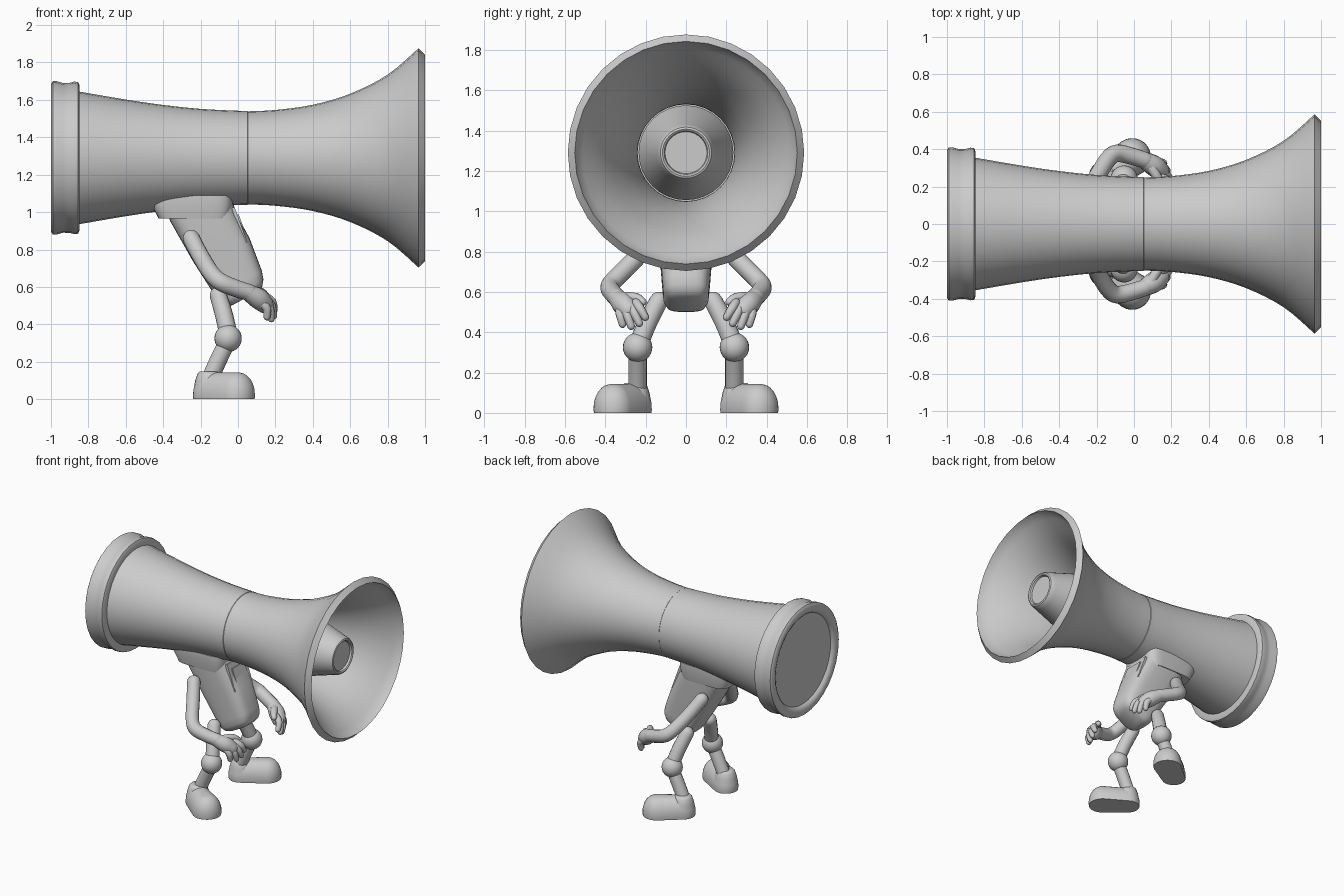
import bpy, bmesh
from math import sin, cos, pi
from mathutils import Vector, Matrix

if "Cube" in bpy.data.objects:
    bpy.data.objects.remove(bpy.data.objects["Cube"])

AXIS_Z = 1.29


def finish(name, bm, mirror=False, angle=35):
    bmesh.ops.recalc_face_normals(bm, faces=bm.faces)
    me = bpy.data.meshes.new(name)
    bm.to_mesh(me)
    bm.free()
    ob = bpy.data.objects.new(name, me)
    bpy.context.collection.objects.link(ob)
    if mirror:
        m = ob.modifiers.new("mirror", 'MIRROR')
        m.use_axis = (False, True, False)
    bpy.ops.object.select_all(action='DESELECT')
    ob.select_set(True)
    bpy.context.view_layer.objects.active = ob
    bpy.ops.object.shade_smooth_by_angle(angle=angle * pi / 180)
    return ob


def loft(name, rings, caps=(True, True), mirror=False, angle=35):
    bm = bmesh.new()
    rows = [[bm.verts.new(p) for p in r] for r in rings]
    n = len(rows[0])
    for a, b in zip(rows, rows[1:]):
        for i in range(n):
            j = (i + 1) % n
            bm.faces.new((a[i], a[j], b[j], b[i]))
    if caps[0]:
        bm.faces.new(rows[0])
    if caps[1]:
        bm.faces.new(rows[-1])
    return finish(name, bm, mirror, angle)


def lathe(name, profile, n=32, caps=(True, True)):
    """Revolve (x, radius) pairs about the horn axis."""
    rings = [[(x, r * cos(2 * pi * i / n), AXIS_Z + r * sin(2 * pi * i / n))
              for i in range(n)] for x, r in profile]
    return loft(name, rings, caps)


def smooth_pts(pts, steps=4):
    """Catmull-Rom through tuples of any size."""
    out = []
    for k in range(len(pts) - 1):
        p = [pts[max(0, min(len(pts) - 1, k + d))] for d in (-1, 0, 1, 2)]
        for s in range(steps):
            t = s / steps
            out.append(tuple(0.5 * (2 * b + (c - a) * t + (2 * a - 5 * b + 4 * c - d) * t * t
                                    + (3 * b - a - 3 * c + d) * t ** 3)
                             for a, b, c, d in zip(*p)))
    return out + [pts[-1]]


def tube(name, pts, n=16, steps=4):
    """Round-ended limb through (x, y, z, radius) points, mirrored in y."""
    path = [(Vector(p[:3]), p[3]) for p in smooth_pts(pts, steps)]
    d0 = (path[1][0] - path[0][0]).normalized()
    d1 = (path[-1][0] - path[-2][0]).normalized()
    (p0, r0), (p1, r1) = path[0], path[-1]
    bend = [pi / 2 * k / 4 for k in (0.3, 1, 2, 3)]
    path = ([(p0 - d0 * r0 * cos(a), r0 * sin(a)) for a in bend] + path
            + [(p1 + d1 * r1 * cos(a), r1 * sin(a)) for a in reversed(bend)])
    side = d0.orthogonal().normalized()
    rings = []
    for k, (p, r) in enumerate(path):
        t = (path[min(k + 1, len(path) - 1)][0] - path[max(k - 1, 0)][0]).normalized()
        side = (side - t * side.dot(t)).normalized()
        up = t.cross(side)
        rings.append([p + r * (cos(2 * pi * i / n) * side + sin(2 * pi * i / n) * up)
                      for i in range(n)])
    return loft(name, rings, mirror=True, angle=60)


def block(name, sections, power=0.45, n=32, angle=35):
    """Rounded-square sections: (z, x centre, half x, half y, slope along x)."""
    def sp(v):
        return abs(v) ** power * (1 if v >= 0 else -1)
    rings = []
    for z, cx, hx, hy, slope in sections:
        corner = [(hx * sp(cos(2 * pi * i / n)), hy * sp(sin(2 * pi * i / n))) for i in range(n)]
        rings.append([(cx + u, v, z + slope * u) for u, v in corner])
    return loft(name, rings, angle=angle)


# horn: rear barrel
lathe("rear_barrel", smooth_pts([(-0.87, 0.358), (-0.6, 0.312), (-0.4, 0.283),
                                 (-0.2, 0.262), (0.0, 0.252), (0.05, 0.251)], 3)
      + [(0.053, 0.248)])

# horn: rear ring with recessed end plate
lathe("rear_ring", [(-0.975, 0.0005), (-0.975, 0.335), (-0.99, 0.345), (-1.0, 0.365), (-1.0, 0.395),
                    (-0.99, 0.41), (-0.97, 0.41), (-0.935, 0.4), (-0.9, 0.401),
                    (-0.875, 0.408), (-0.855, 0.405), (-0.848, 0.39), (-0.848, 0.345)])

# horn: flared bell, outside then back along the inside
outer = smooth_pts([(0.053, 0.249), (0.2, 0.256), (0.4, 0.284), (0.6, 0.343),
                    (0.8, 0.445), (0.965, 0.586)], 4)
inner = smooth_pts([(0.965, 0.538), (0.8, 0.415), (0.6, 0.32), (0.4, 0.267),
                    (0.2, 0.243), (0.08, 0.24)], 4)
lathe("bell", outer + [(1.0, 0.552)] + inner)

# horn: inner cone with rounded tip and recessed disc
lathe("inner_cone", [(0.08, 0.235), (0.52, 0.235), (0.535, 0.23), (0.84, 0.141),
                     (0.862, 0.136), (0.878, 0.127), (0.882, 0.117), (0.876, 0.108),
                     (0.862, 0.104), (0.862, 0.0005)])

# torso leaning forward, with a flared collar under the horn
block("torso", [(1.06, -0.215, 0.185, 0.155, 0), (0.97, -0.185, 0.178, 0.15, 0.1),
                (0.80, -0.09, 0.152, 0.132, 0.4), (0.62, 0.002, 0.125, 0.117, 0.54),
                (0.578, 0.022, 0.114, 0.112, 0.54), (0.552, 0.035, 0.095, 0.098, 0.54),
                (0.54, 0.04, 0.07, 0.075, 0.54)], power=0.55)
block("collar", [(0.965, -0.235, 0.19, 0.155, 0), (1.04, -0.245, 0.217, 0.17, 0),
                 (1.09, -0.245, 0.217, 0.17, 0)], power=0.4)

# front panel: two stepped frames on the sloped chest
normal, along = Vector((0.94, 0, 0.34)), Vector((0.34, 0, -0.94))


def frame(name, centre, half_w, half_h, depth):
    rot = Matrix((normal, (0, 1, 0), along)).transposed().to_4x4()
    bm = bmesh.new()
    bmesh.ops.create_cube(bm, size=2, matrix=Matrix.Translation(centre) @ rot
                          @ Matrix.Diagonal((depth, half_w, half_h, 1)))
    bm.normal_update()
    face = max(bm.faces, key=lambda f: f.normal.dot(normal))
    bmesh.ops.inset_region(bm, faces=[face], thickness=0.016)
    bmesh.ops.translate(bm, verts=face.verts, vec=-normal * 0.014)
    finish(name, bm)


frame("chest_panel", (-0.008, 0, 0.925), 0.105, 0.1, 0.025)
frame("chest_panel_inner", (0.002, 0, 0.92), 0.072, 0.065, 0.025)

# legs
tube("thigh", [(-0.105, 0.135, 0.555, 0.046), (-0.075, 0.19, 0.45, 0.048),
               (-0.05, 0.235, 0.34, 0.048)])
tube("shin", [(-0.05, 0.24, 0.32, 0.046), (-0.1, 0.24, 0.22, 0.046), (-0.145, 0.24, 0.12, 0.046)])
bm = bmesh.new()
bmesh.ops.create_uvsphere(bm, u_segments=24, v_segments=14, radius=0.073,
                          matrix=Matrix.Translation((-0.053, 0.24, 0.325)))
finish("knee", bm, mirror=True)

# shoes: stadium outlines stacked upward, pointing outward
heel, toe = Vector((-0.155, 0.255, 0)), Vector((-0.01, 0.358, 0))
ahead = (toe - heel).normalized()
across = Vector((-ahead.y, ahead.x, 0))


def sole(z, grow):
    ring = []
    for c, r, start in ((toe, 0.101, -pi / 2), (heel, 0.086, pi / 2)):
        for k in range(13):
            a = start + pi * k / 12
            ring.append(c + max(r - grow, 0.01) * (cos(a) * ahead + sin(a) * across)
                        + Vector((0, 0, z)))
    return ring


loft("shoe", [sole(0, 0.002), sole(0.015, 0), sole(0.05, 0.002), sole(0.08, 0.01),
              sole(0.105, 0.023), sole(0.124, 0.04), sole(0.136, 0.058), sole(0.142, 0.08)],
     mirror=True, angle=60)
# heel counter of the shoe around the ankle
loft("shoe_ankle", [[heel + Vector((r * cos(2 * pi * i / 20), r * sin(2 * pi * i / 20), z))
                     for i in range(20)]
                    for z, r in ((0.05, 0.083), (0.1, 0.074), (0.135, 0.062), (0.148, 0.05))],
     mirror=True, angle=60)

# arms
tube("arm", [(-0.25, 0.17, 0.86, 0.046), (-0.2, 0.25, 0.765, 0.046), (-0.14, 0.345, 0.67, 0.046),
             (-0.09, 0.378, 0.625, 0.047), (-0.01, 0.362, 0.592, 0.046),
             (0.06, 0.34, 0.57, 0.045)])

# hands
tube("palm", [(0.05, 0.345, 0.572, 0.044), (0.105, 0.312, 0.54, 0.056), (0.14, 0.285, 0.51, 0.05)])
tips = [(0.155, 0.315, 0.44), (0.178, 0.272, 0.43), (0.19, 0.232, 0.445), (0.192, 0.202, 0.475)]
for k, tip in enumerate(tips):
    root = Vector((0.125 + 0.008 * k, 0.328 - 0.027 * k, 0.515 + 0.01 * k))
    mid = (root + Vector(tip)) / 2 + Vector((0.014, 0.004, 0.008))
    tube(f"finger_{k + 1}", [(*root, 0.024), (*mid, 0.023), (*tip, 0.019)], n=10, steps=3)
tube("thumb", [(0.09, 0.31, 0.57, 0.03), (0.125, 0.25, 0.572, 0.024), (0.15, 0.215, 0.55, 0.02)],
     n=10, steps=3)
